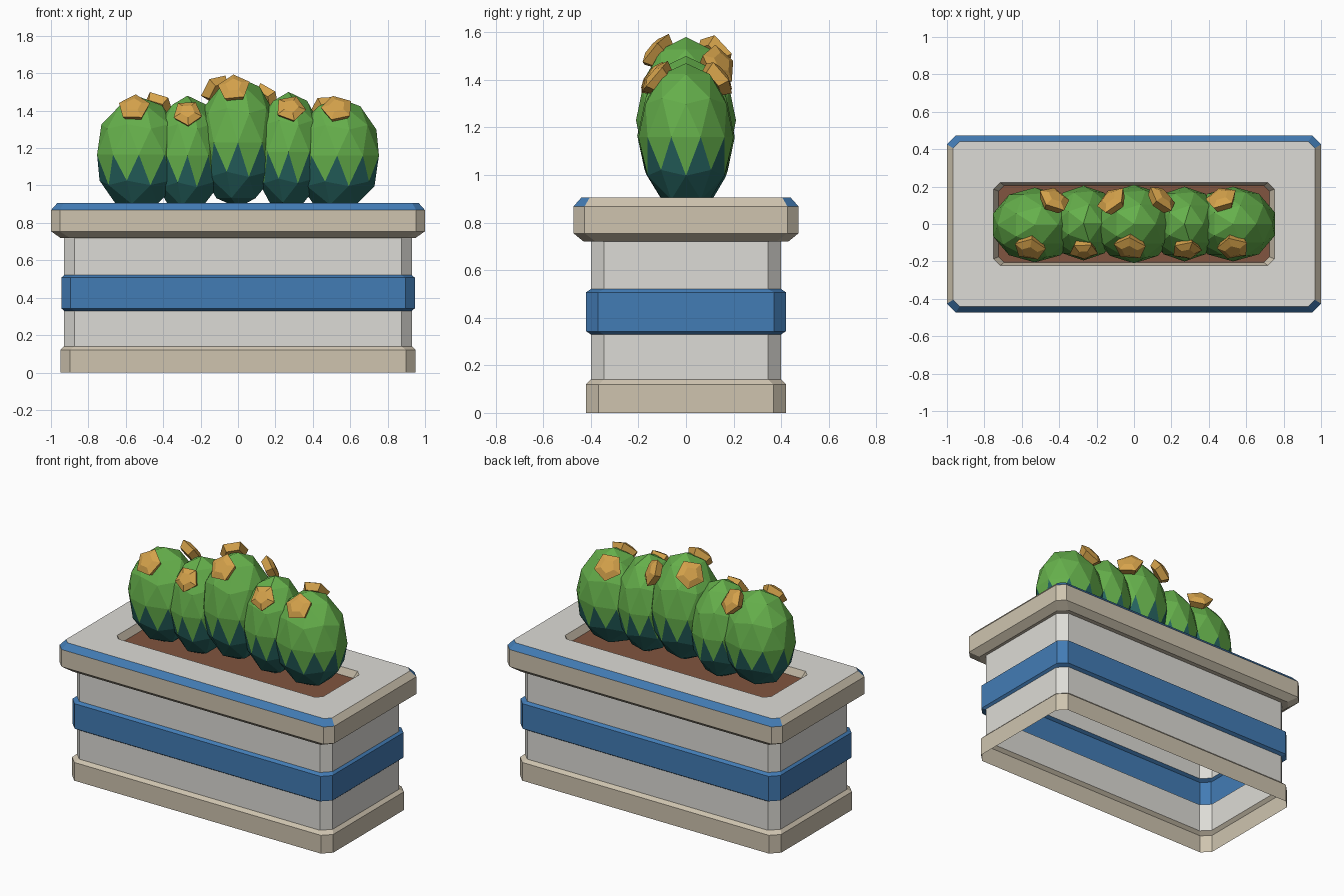
import bpy, bmesh
from math import cos, sin, pi
from mathutils import Vector, Matrix

if "Cube" in bpy.data.objects:
    bpy.data.objects.remove(bpy.data.objects["Cube"])


def material(name, r, g, b):
    m = bpy.data.materials.new(name)
    m.diffuse_color = (r, g, b, 1)
    m.use_nodes = True
    m.node_tree.nodes["Principled BSDF"].inputs["Base Color"].default_value = m.diffuse_color
    return m


STONE = material("stone", 0.72, 0.71, 0.67)
TRIM = material("trim", 0.62, 0.55, 0.43)
BLUE = material("blue", 0.055, 0.20, 0.46)
SOIL = material("soil", 0.22, 0.09, 0.05)
GREEN = material("green", 0.13, 0.43, 0.07)
TEAL = material("teal", 0.02, 0.13, 0.12)
GOLD = material("gold", 0.66, 0.36, 0.07)


def finish(bm, name, mats):
    me = bpy.data.meshes.new(name)
    bm.to_mesh(me)
    bm.free()
    for m in mats:
        me.materials.append(m)
    ob = bpy.data.objects.new(name, me)
    bpy.context.collection.objects.link(ob)
    return ob


def chamfered_ring(bm, x, y, c, z):
    pts = [(x - c, -y), (x, c - y), (x, y - c), (x - c, y),
           (c - x, y), (-x, y - c), (-x, c - y), (c - x, -y)]
    return [bm.verts.new((px, py, z)) for px, py in pts]


def loft(bm, a, b, mat):
    n = len(a)
    faces = [bm.faces.new((a[i], a[(i + 1) % n], b[(i + 1) % n], b[i])) for i in range(n)]
    for f in faces:
        f.material_index = mat
    return faces


# planter shell, open underneath: half x, half y, corner cut, z, material of the band above
S, T, B = 0, 1, 2
profile = [
    (0.95, 0.42, 0.053, 0.00, T), (0.95, 0.42, 0.053, 0.12, T),
    (0.93, 0.40, 0.055, 0.14, S), (0.93, 0.40, 0.055, 0.33, B),
    (0.945, 0.42, 0.05, 0.343, B), (0.945, 0.42, 0.05, 0.507, B),
    (0.93, 0.40, 0.055, 0.52, S), (0.93, 0.40, 0.055, 0.72, T),
    (0.95, 0.43, 0.05, 0.72, T), (1.00, 0.473, 0.047, 0.755, T),
    (1.00, 0.473, 0.047, 0.868, B), (0.967, 0.44, 0.035, 0.905, S),
    (0.75, 0.222, 0.035, 0.905, T), (0.725, 0.205, 0.03, 0.86, T),
]
bm = bmesh.new()
rings = [chamfered_ring(bm, *p[:4]) for p in profile]
for i, p in enumerate(profile[:-1]):
    faces = loft(bm, rings[i], rings[i + 1], p[4])
    if i == 10:                       # the rim bevel is plain on the two ends
        faces[1].material_index = faces[5].material_index = T
finish(bm, "planter", [STONE, TRIM, BLUE])

# soil
bm = bmesh.new()
bm.faces.new(chamfered_ring(bm, 0.725, 0.205, 0.03, 0.86))
finish(bm, "soil", [SOIL])

# cactus balls: centre, radii
balls = [
    ((-0.53, -0.005, 1.165), (0.235, 0.20, 0.31)),
    ((-0.27, 0.005, 1.16), (0.19, 0.20, 0.32)),
    ((0.0, 0.0, 1.23), (0.22, 0.21, 0.35)),
    ((0.27, 0.0, 1.18), (0.19, 0.20, 0.32)),
    ((0.53, 0.0, 1.16), (0.235, 0.20, 0.31)),
]
for i, (c, r) in enumerate(balls):
    bm = bmesh.new()
    bmesh.ops.create_icosphere(bm, subdivisions=2, radius=1)
    for f in bm.faces:                # dark zigzag skirt
        f.material_index = int(f.calc_center_median().z < -0.25)
    bmesh.ops.transform(bm, matrix=Matrix.Translation(c) @ Matrix.Diagonal((*r, 1)), verts=bm.verts)
    finish(bm, f"cactus_ball_{i + 1}", [GREEN, TEAL])

# five-sided flowers: ball index, position, radius
flowers = [
    (0, (-0.555, -0.125, 1.41), 0.088), (1, (-0.27, -0.135, 1.38), 0.08),
    (2, (-0.02, -0.12, 1.515), 0.09), (3, (0.28, -0.13, 1.405), 0.083),
    (4, (0.53, -0.12, 1.405), 0.088), (0, (-0.43, 0.125, 1.42), 0.09),
    (2, (-0.115, 0.12, 1.51), 0.09), (2, (0.145, 0.13, 1.46), 0.09),
    (4, (0.47, 0.13, 1.405), 0.088),
]
for i, (b, p, r) in enumerate(flowers):
    c, rad = balls[b]
    normal = Vector([(p[k] - c[k]) / rad[k] ** 2 for k in range(3)]).normalized()
    bm = bmesh.new()
    rows = [[bm.verts.new((r * s * cos(a), r * s * sin(a), h))
             for a in (0.3 + i * 0.7 + k * 2 * pi / 5 for k in range(5))]
            for s, h in ((0.75, -0.03), (1.0, 0.015), (0.5, 0.035))]
    loft(bm, rows[0], rows[1], 0)
    loft(bm, rows[1], rows[2], 0)
    bm.faces.new(rows[2])
    bm.faces.new(rows[0][::-1])
    turn = normal.to_track_quat('Z', 'Y').to_matrix().to_4x4()
    bmesh.ops.transform(bm, matrix=Matrix.Translation(p) @ turn, verts=bm.verts)
    finish(bm, f"flower_{i + 1}", [GOLD])
